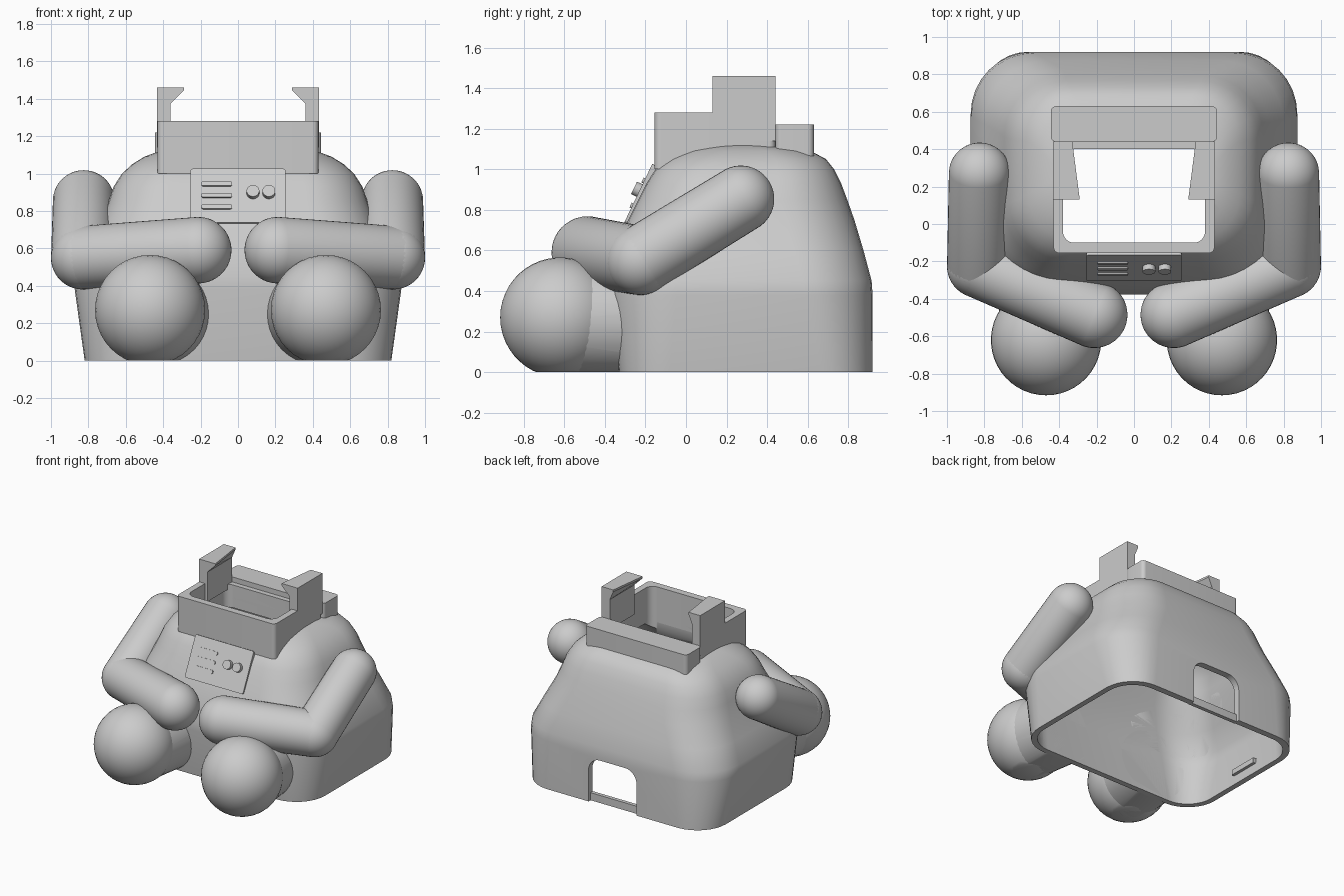
import bpy, bmesh, math
from mathutils import Matrix, Vector

cube = bpy.data.objects.get("Cube")
if cube:
    bpy.data.objects.remove(cube, do_unlink=True)

grey = bpy.data.materials.new("plain grey")
grey.use_nodes = True
grey.diffuse_color = (0.6, 0.6, 0.6, 1)
grey.node_tree.nodes["Principled BSDF"].inputs["Base Color"].default_value = (0.6, 0.6, 0.6, 1)


def finish(name, bm, matrix=None):
    """Turn a bmesh into a linked grey object."""
    if matrix:
        bm.transform(matrix)
    bmesh.ops.recalc_face_normals(bm, faces=bm.faces[:])
    mesh = bpy.data.meshes.new(name)
    bm.to_mesh(mesh)
    bm.free()
    mesh.materials.append(grey)
    obj = bpy.data.objects.new(name, mesh)
    bpy.context.collection.objects.link(obj)
    return obj


def loft(name, rings, matrix=None):
    """Skin a stack of matching rings and cap both ends."""
    bm = bmesh.new()
    loops = [[bm.verts.new(p) for p in ring] for ring in rings]
    for a, b in zip(loops, loops[1:]):
        for i in range(len(a)):
            j = (i + 1) % len(a)
            bm.faces.new((a[i], a[j], b[j], b[i]))
    bm.faces.new(loops[0])
    bm.faces.new(loops[-1])
    return finish(name, bm, matrix)


def rounded_ring(x0, x1, y0, y1, r, z, steps=8):
    r = min(r, (x1 - x0) / 2.01, (y1 - y0) / 2.01)
    corners = [(x1 - r, y1 - r), (x0 + r, y1 - r), (x0 + r, y0 + r), (x1 - r, y0 + r)]
    points = []
    for k, (cx, cy) in enumerate(corners):
        for s in range(steps + 1):
            a = (k + s / steps) * math.pi / 2
            points.append((cx + r * math.cos(a), cy + r * math.sin(a), z))
    return points


def block(name, x0, x1, y0, y1, z0, z1, r=0.005, matrix=None):
    return loft(name, [rounded_ring(x0, x1, y0, y1, r, z) for z in (z0, z1)], matrix)


def capsule(name, a, b, ra, rb, flat_base=False):
    """Round-ended limb from a to b; the middle band of a sphere is stretched."""
    a, b = Vector(a), Vector(b)
    bm = bmesh.new()
    bmesh.ops.create_uvsphere(bm, u_segments=40, v_segments=23, radius=1)
    turn = (b - a).to_track_quat('Z', 'Y')
    for v in bm.verts:
        v.co = b + turn @ v.co * rb if v.co.z > 0 else a + turn @ v.co * ra
    if flat_base:
        cut = bmesh.ops.bisect_plane(bm, geom=bm.verts[:] + bm.edges[:] + bm.faces[:],
                                     plane_co=(0, 0, 0), plane_no=(0, 0, -1), clear_outer=True)
        edges = [e for e in cut["geom_cut"] if isinstance(e, bmesh.types.BMEdge)]
        if edges:
            bmesh.ops.edgeloop_fill(bm, edges=edges)
    return finish(name, bm)


def subtract(obj, *cutters):
    for c in cutters:
        mod = obj.modifiers.new("cut", 'BOOLEAN')
        mod.operation, mod.solver, mod.object = 'DIFFERENCE', 'EXACT', c
    bpy.context.view_layer.update()
    result = bpy.data.meshes.new_from_object(obj.evaluated_get(bpy.context.evaluated_depsgraph_get()))
    obj.modifiers.clear()
    obj.data = result


# Body sections: height, half width, front, back, corner radius
sections = [
    (0.00, 0.82, -0.33, 0.92, 0.25), (0.38, 0.873, -0.378, 0.92, 0.33),
    (0.45, 0.87, -0.377, 0.915, 0.34), (0.60, 0.80, -0.345, 0.875, 0.34),
    (0.75, 0.728, -0.285, 0.83, 0.34), (0.85, 0.693, -0.235, 0.795, 0.33),
    (0.93, 0.665, -0.195, 0.765, 0.31), (1.00, 0.62, -0.15, 0.73, 0.28),
    (1.05, 0.565, -0.09, 0.69, 0.25), (1.09, 0.50, -0.02, 0.615, 0.22),
    (1.12, 0.42, 0.10, 0.45, 0.15),
]
wall = 0.05
body = loft("body_shell", [rounded_ring(-h, h, f, b, r, z) for z, h, f, b, r in sections])
cavity = loft("cavity_cutter", [rounded_ring(wall - h, h - wall, f + wall, b - wall, r - wall, z - wall)
                                for z, h, f, b, r in sections])
upright = Matrix.Rotation(math.pi / 2, 4, 'X')
door = block("door_cutter", -0.21, 0.21, -0.2, 0.35, -1.1, -0.75, 0.1, upright)
opening = block("opening_cutter", -0.38, 0.38, -0.1, 0.4, 0.8, 1.5, 0.06)
notch = block("notch_cutter", -0.36, 0.36, 0.3, 0.5, 1.18, 1.5)
subtract(body, cavity, door, opening)
parts = [body]

# Neck collar, rear ledge, door sill and inner tab
collar = block("neck_collar", -0.43, 0.43, -0.155, 0.44, 1.0, 1.28, 0.03)
subtract(collar, opening, notch)
ledge = block("rear_ledge", -0.445, 0.445, 0.44, 0.63, 1.04, 1.22, 0.03)
parts += [collar, ledge,
          block("door_sill", -0.22, 0.22, 0.865, 0.895, 0, 0.06),
          block("inner_tab", -0.80, -0.765, 0.18, 0.42, 0.08, 0.12)]

# Chest panel with bars and knobs, leaning back along the chest
up = Vector((0, 0.43, 0.9)).normalized()
out = Vector((0, -up.z, up.y))
lean = Matrix((Vector((1, 0, 0)), up, out)).transposed().to_4x4()
lean.translation = (0, -0.222, 0.875)
parts.append(block("chest_panel", -0.255, 0.255, -0.16, 0.16, -0.03, 0.015, 0.015, lean))
for i in range(3):
    y = 0.068 * (i - 1)
    parts.append(block(f"panel_bar_{i + 1}", -0.195, -0.032, y - 0.013, y + 0.013, 0.01, 0.024, 0.01, lean))
for i, x in enumerate((0.08, 0.165)):
    parts.append(block(f"panel_knob_{i + 1}", x - 0.034, x + 0.034, -0.019, 0.049, 0.01, 0.045, 0.034, lean))

# Paired parts
for side, s in (("left", 1), ("right", -1)):
    # Hooked clip on the collar
    rings = []
    for y, tip in ((0.13, 0.29), (0.44, 0.33)):
        profile = [(0.432, 1.14), (0.432, 1.46), (tip, 1.46), (tip, 1.445), (0.36, 1.375), (0.36, 1.14)]
        rings.append([(s * x, y, z) for x, z in profile])
    parts.append(loft(f"{side}_clip", rings))

    # Arm and foot, trimmed where they would enter the hollow body
    elbow = (s * 0.83, -0.225, 0.55)
    hand = (s * 0.213, -0.485, 0.59)
    limbs = [
        capsule(f"{side}_upper_arm", (s * 0.825, 0.27, 0.853), elbow, 0.165, 0.17),
        capsule(f"{side}_forearm", elbow, hand, 0.17, 0.178),
        capsule(f"{side}_ankle", (s * 0.46, -0.58, 0.26), (s * 0.42, -0.25, 0.25), 0.275, 0.275, True),
    ]
    for limb in limbs:
        subtract(limb, cavity)
    foot = capsule(f"{side}_foot", (s * 0.47, -0.62, 0.27), (s * 0.47, -0.621, 0.27), 0.295, 0.295, True)
    parts += limbs + [foot]

for helper in (cavity, door, opening, notch):
    bpy.data.objects.remove(helper, do_unlink=True)

# Smooth shading with crisp edges
bpy.ops.object.select_all(action='DESELECT')
for part in parts:
    part.select_set(True)
bpy.context.view_layer.objects.active = body
bpy.ops.object.shade_smooth_by_angle(angle=math.radians(35))
